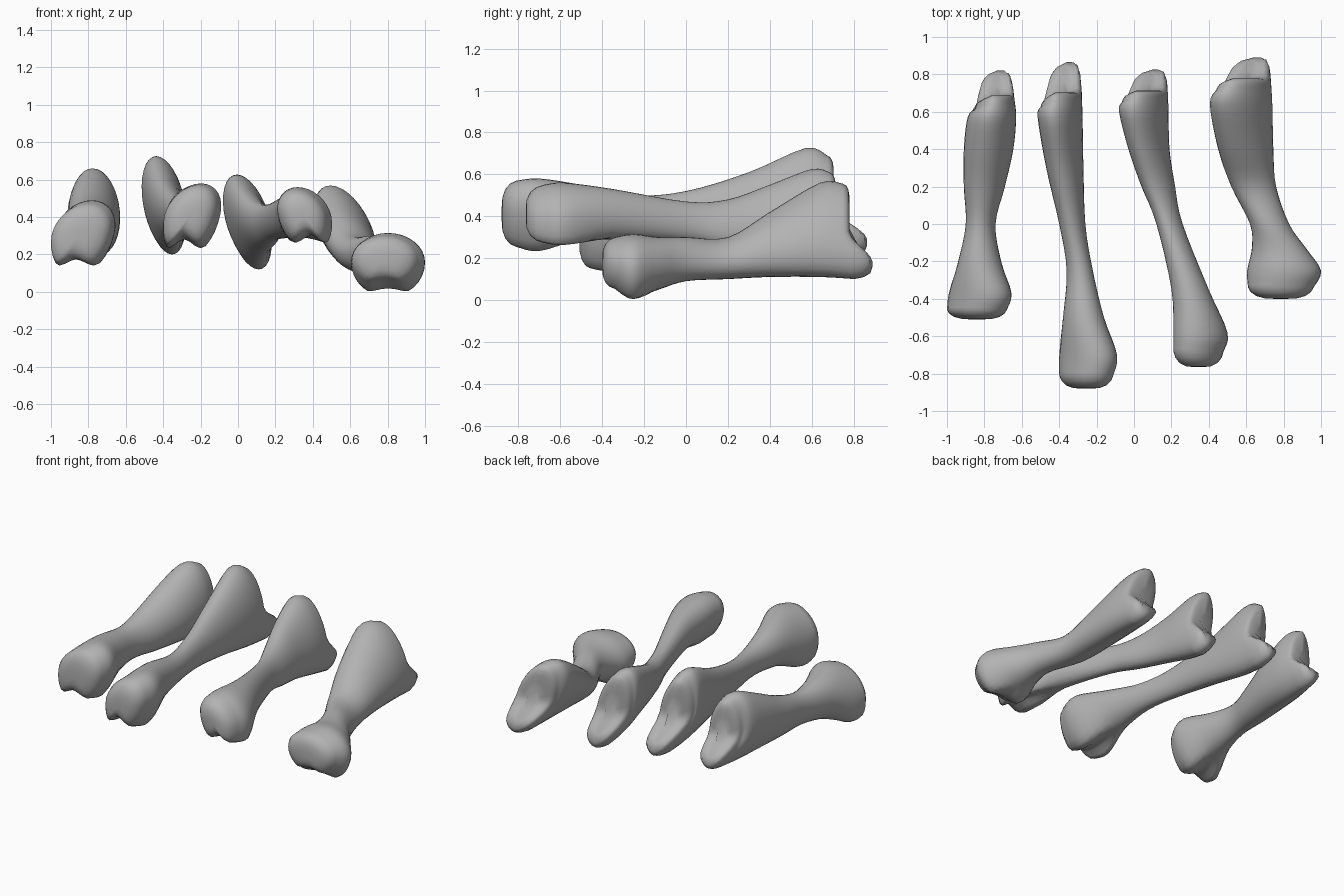
import bpy
import bmesh
from math import sin, cos, tau
from mathutils import Vector

if "Cube" in bpy.data.objects:
    bpy.data.objects.remove(bpy.data.objects["Cube"], do_unlink=True)

SIDES = 32
STEPS = 4

# Single bone colour
bone_grey = bpy.data.materials.new("bone_grey")
bone_grey.use_nodes = True
colour = (0.45, 0.45, 0.45, 1)
bone_grey.diffuse_color = colour
shader = bone_grey.node_tree.nodes["Principled BSDF"]
shader.inputs["Base Color"].default_value = colour
shader.inputs["Roughness"].default_value = 0.7


def smooth_path(stations):
    """Catmull-Rom interpolation between cross-section settings."""
    points = [Vector(s) for s in stations]
    padded = [points[0]] + points + [points[-1]]
    path = []
    for a, b, c, d in zip(padded, padded[1:], padded[2:], padded[3:]):
        for step in range(STEPS):
            t = step / STEPS
            start, end = (c - a) / 2, (d - b) / 2
            path.append(b + start * t + (3 * (c - b) - 2 * start - end) * t**2
                        + (2 * (b - c) + start + end) * t**3)
    path.append(points[-1])
    return path


def smoothstep(value):
    value = min(1.0, max(0.0, value))
    return value * value * (3 - 2 * value)


def add_ring(bm, section, scale=1.0, shift=0.0, heel=0.5):
    """Leaning oval with two lobes underneath and a heel drawn back."""
    y, left, right, low, high, lean, groove, tail = section
    centre_x, centre_z = (left + right) / 2, (low + high) / 2
    half_x, half_z = (right - left) / 2 * scale, (high - low) / 2 * scale
    swell = 1 + min(0.3, max(0.0, groove * 1.5))
    ring = []
    for i in range(SIDES):
        angle = tau * i / SIDES
        under = max(0.0, -sin(angle))
        height = max(-1.0, sin(angle) * swell) if under else sin(angle)
        x = centre_x + half_x * cos(angle + lean)
        z = centre_z + half_z * (height + groove * under**14)
        setback = 0.35 * scale * max(0.0, -cos(angle))
        back = tail * (heel * smoothstep(under * scale / 0.65) - setback)
        ring.append(bm.verts.new((x, y + shift + back, z)))
    return ring


def build_bone(name, stations, groove, tail, nose):
    """Loft a knuckle, shaft and flared base; the stations run front to back."""
    last = len(stations) - 1
    full = [s + (groove if i < 2 else 0, tail if i == last else 0)
            for i, s in enumerate(stations)]
    path = smooth_path(full)
    bm = bmesh.new()
    rings = []
    # Rounded knuckle end
    for scale, depth in ((0.2, 1.0), (0.5, 0.95), (0.75, 0.75), (0.92, 0.4)):
        rings.append(add_ring(bm, path[0], scale, -nose * depth))
    rings += [add_ring(bm, section) for section in path]
    # Hollow joint face with a heel below
    for scale, shift, heel in ((0.96, 0.015, 0.75), (0.88, 0.025, 0.95),
                               (0.75, 0.03, 1), (0.55, 0.03, 0.95),
                               (0.3, 0.03, 0.9)):
        rings.append(add_ring(bm, path[-1], scale, shift, heel))
    for front, back in zip(rings, rings[1:]):
        for i in range(SIDES):
            j = (i + 1) % SIDES
            bm.faces.new((front[i], front[j], back[j], back[i]))
    bm.faces.new(rings[0])
    bm.faces.new(rings[-1])
    bmesh.ops.recalc_face_normals(bm, faces=bm.faces)
    mesh = bpy.data.meshes.new(name)
    bm.to_mesh(mesh)
    bm.free()
    mesh.materials.append(bone_grey)
    mesh.shade_smooth()
    bpy.context.collection.objects.link(bpy.data.objects.new(name, mesh))


# Each station: y, left x, right x, low z, high z, lean
build_bone("right_outer_bone", [
    (-.46, -1, -.68, .15, .47, -.25),
    (-.37, -.99, -.655, .14, .49, -.25),
    (-.2, -.94, -.71, .2, .47, 0),
    (0, -.9, -.74, .23, .45, .1),
    (.2, -.91, -.69, .22, .5, .15),
    (.4, -.91, -.645, .21, .59, .15),
    (.57, -.89, -.63, .2, .66, .15),
    (.66, -.85, -.64, .2, .635, .15),
], groove=0.2, tail=0.13, nose=0.05)

build_bone("right_middle_bone", [
    (-.81, -.4, -.11, .25, .57, -.3),
    (-.7, -.4, -.09, .23, .58, -.3),
    (-.5, -.38, -.16, .29, .55, -.1),
    (-.25, -.36, -.22, .32, .5, 0),
    (0, -.4, -.26, .31, .52, .15),
    (.3, -.47, -.27, .27, .61, .3),
    (.57, -.515, -.275, .22, .725, .35),
    (.675, -.5, -.28, .2, .69, .35),
], groove=0.3, tail=0.16, nose=0.07)

build_bone("left_middle_bone", [
    (-.68, .21, .48, .27, .55, .25),
    (-.58, .21, .5, .26, .56, .25),
    (-.35, .2, .4, .29, .53, .1),
    (0, .12, .26, .28, .47, .2),
    (.2, .04, .22, .24, .48, .35),
    (.4, -.03, .19, .2, .55, .45),
    (.6, -.08, .185, .15, .625, .45),
    (.685, -.065, .18, .12, .61, .45),
], groove=0.28, tail=0.11, nose=0.085)

build_bone("left_outer_bone", [
    (-.34, .61, .96, .05, .3, 0),
    (-.25, .605, 1, 0, .315, 0),
    (-.13, .63, .92, .05, .3, 0),
    (0, .62, .83, .09, .3, .1),
    (.2, .52, .76, .1, .3, .25),
    (.4, .45, .745, .11, .42, .4),
    (.64, .405, .74, .11, .56, .5),
    (.75, .44, .73, .1, .555, .5),
], groove=0.12, tail=0.11, nose=0.06)
